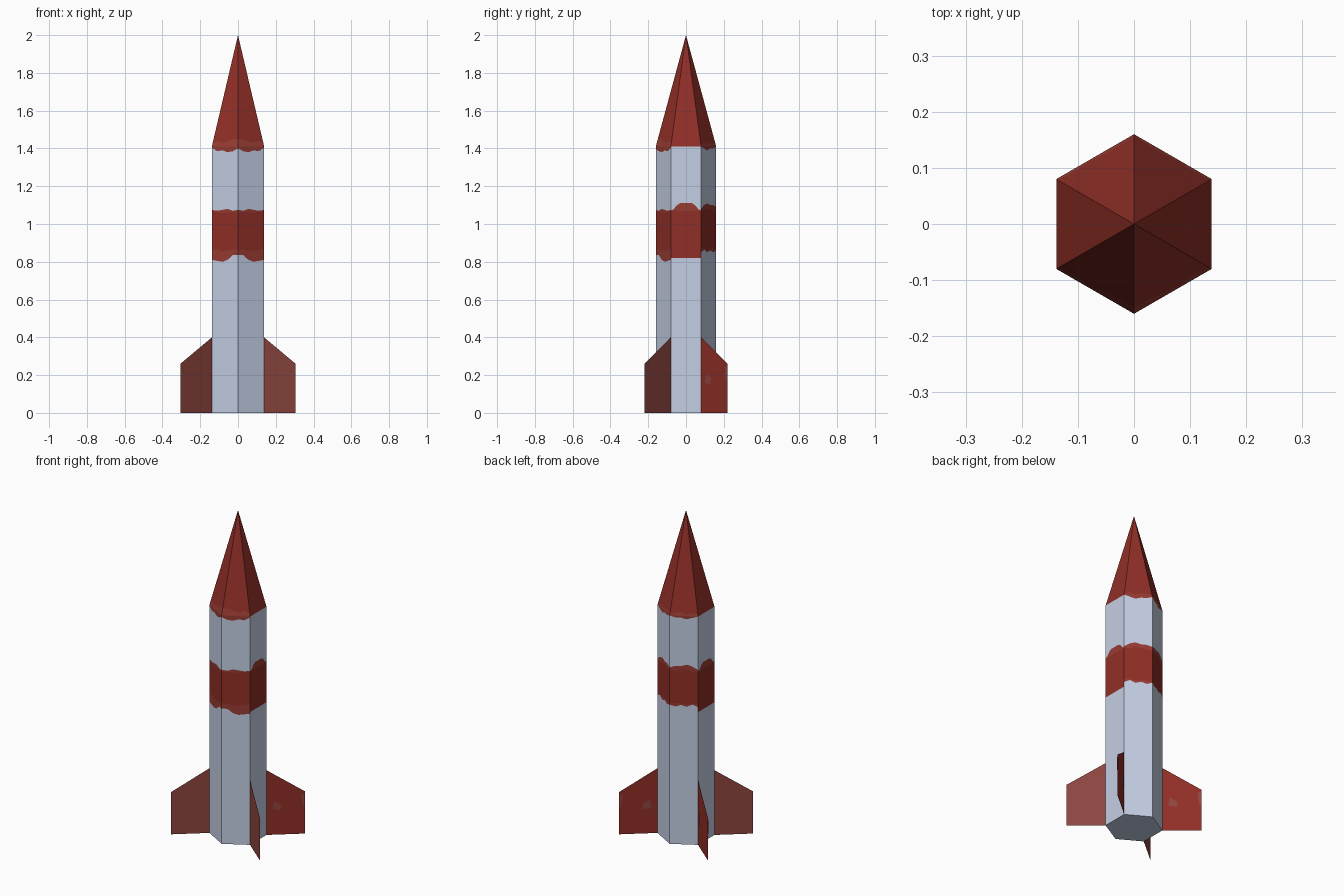
import bpy, bmesh, math
from mathutils import Vector

cube = bpy.data.objects.get("Cube")
if cube:
    bpy.data.objects.remove(cube, do_unlink=True)

RADIUS, SHOULDER, TIP = 0.16, 1.41, 2.0


def make_material(name, rgb):
    mat = bpy.data.materials.new(name)
    mat.use_nodes = True
    mat.diffuse_color = (*rgb, 1)
    mat.node_tree.nodes["Principled BSDF"].inputs["Base Color"].default_value = (*rgb, 1)
    return mat


GREY = make_material("pale blue grey", (0.55, 0.62, 0.77))
RED = make_material("deep red", (0.28, 0.028, 0.02))
WORN = make_material("worn red", (0.31, 0.045, 0.033))
DULL = make_material("dull red", (0.27, 0.06, 0.05))


def finish(name, bm, materials):
    mesh = bpy.data.meshes.new(name)
    bm.to_mesh(mesh)
    bm.free()
    for mat in materials:
        mesh.materials.append(mat)
    obj = bpy.data.objects.new(name, mesh)
    bpy.context.collection.objects.link(obj)
    return obj


# Ragged paint edges, sampled from the middle of a facing to its outer edge
FRONT = dict(
    low=(.835, .835, .81, .80, .805, .81),
    low_in=(.865, .865, .86, .855, .865, .87),
    high_in=(1.06, 1.065, 1.06, 1.06, 1.065, 1.07),
    high=(1.075, 1.07, 1.08, 1.075, 1.07, 1.075),
    collar=(1.40, 1.385, 1.38, 1.39, 1.385, 1.405),
    nose=(1.45, 1.45, 1.44, 1.43, 1.44, 1.43))
BACK = dict(
    low=(.86, .85, .86, .85, .865, .85),
    low_in=(.87, .87, .87, .865, .87, .87),
    high_in=(1.07, 1.07, 1.08, 1.08, 1.07, 1.07),
    high=(1.09, 1.10, 1.10, 1.11, 1.10, 1.08),
    collar=(1.41, 1.40, 1.40, 1.39, 1.40, 1.41),
    nose=(1.42, 1.43, 1.43, 1.42, 1.43, 1.42))
SIDE = dict(
    low=(.82,) * 6, low_in=(.82,) * 6, high_in=(1.07,) * 6,
    high=(1.11, 1.11, 1.11, 1.10, 1.08, 1.07),
    collar=(SHOULDER,) * 6, nose=(SHOULDER,) * 6)

corners = [Vector((RADIUS * math.cos(math.radians(a)),
                   RADIUS * math.sin(math.radians(a)), 0))
           for a in range(-30, 330, 60)]


def hull_point(p, z):
    s = min(1, (TIP - z) / (TIP - SHOULDER))
    return (p.x * s, p.y * s, z)


def hull(name, bottom, rows, top, colours, materials):
    """Six flat walls split into columns; each row between edges has a colour."""
    bm = bmesh.new()
    for i, a in enumerate(corners):
        b = corners[(i + 1) % 6]
        flat_side = i % 3 == 0
        edge = SIDE if flat_side else (BACK if i < 3 else FRONT)
        count = 10 if flat_side else 5
        columns = []
        for k in range(count + 1):
            p = a.lerp(b, k / count)
            u = abs(k - 5) if flat_side else round(5 * abs(p.x) / abs(corners[0].x))
            columns.append((p, [bottom] + [edge[r][u] for r in rows] + [top]))
        for (p, zp), (q, zq) in zip(columns, columns[1:]):
            for j, colour in enumerate(colours):
                ring = [hull_point(p, zp[j]), hull_point(q, zq[j]),
                        hull_point(q, zq[j + 1]), hull_point(p, zp[j + 1])]
                unique = list(dict.fromkeys(ring))
                if len(unique) > 2:
                    face = bm.faces.new([bm.verts.new(c) for c in unique])
                    face.material_index = colour
    if bottom == 0:
        bm.faces.new([bm.verts.new(c) for c in reversed(corners)])
    bmesh.ops.remove_doubles(bm, verts=bm.verts, dist=0.0001)
    return finish(name, bm, materials)


# Body with painted band and collar, then the pointed nose
hull("body", 0, ("low", "low_in", "high_in", "high", "collar"), SHOULDER,
     (0, 2, 1, 2, 0, 2), (GREY, RED, WORN))
hull("nose_cone", SHOULDER, ("nose",), TIP, (1, 0), (RED, WORN))


# Four sheet fins running out from the hexagon corners
def sheet(name, outline, sx, sy, mat, offset=0):
    root = Vector((0.138 * sx, 0.08 * sy, 0))
    tip = Vector((0.305 * sx, 0.22 * sy, 0))
    along = tip - root
    normal = Vector((-along.y, along.x, 0)).normalized()
    bm = bmesh.new()
    bm.faces.new([bm.verts.new(root + along * t + Vector((0, 0, z)) + normal * offset)
                  for t, z in outline])
    return finish(name, bm, [mat])


FIN = ((0, 0), (1, 0), (1, .26), (0, .4))
PATCHES = (((.15, .16), (.36, .15), (.4, .18), (.2, .21)),
           ((.94, .17), (.995, .16), (.995, .25), (.9, .24)))
for sx, side in ((1, "left"), (-1, "right")):
    sheet("front_fin_" + side, FIN, sx, -1, DULL)
    sheet("back_fin_" + side, FIN, sx, 1, RED)
    for n, patch in enumerate(PATCHES):
        for face, offset in (("outer", 0.002), ("inner", -0.002)):
            sheet(f"fin_patch_{side}_{face}_{n}", patch, sx, 1, DULL, offset)
